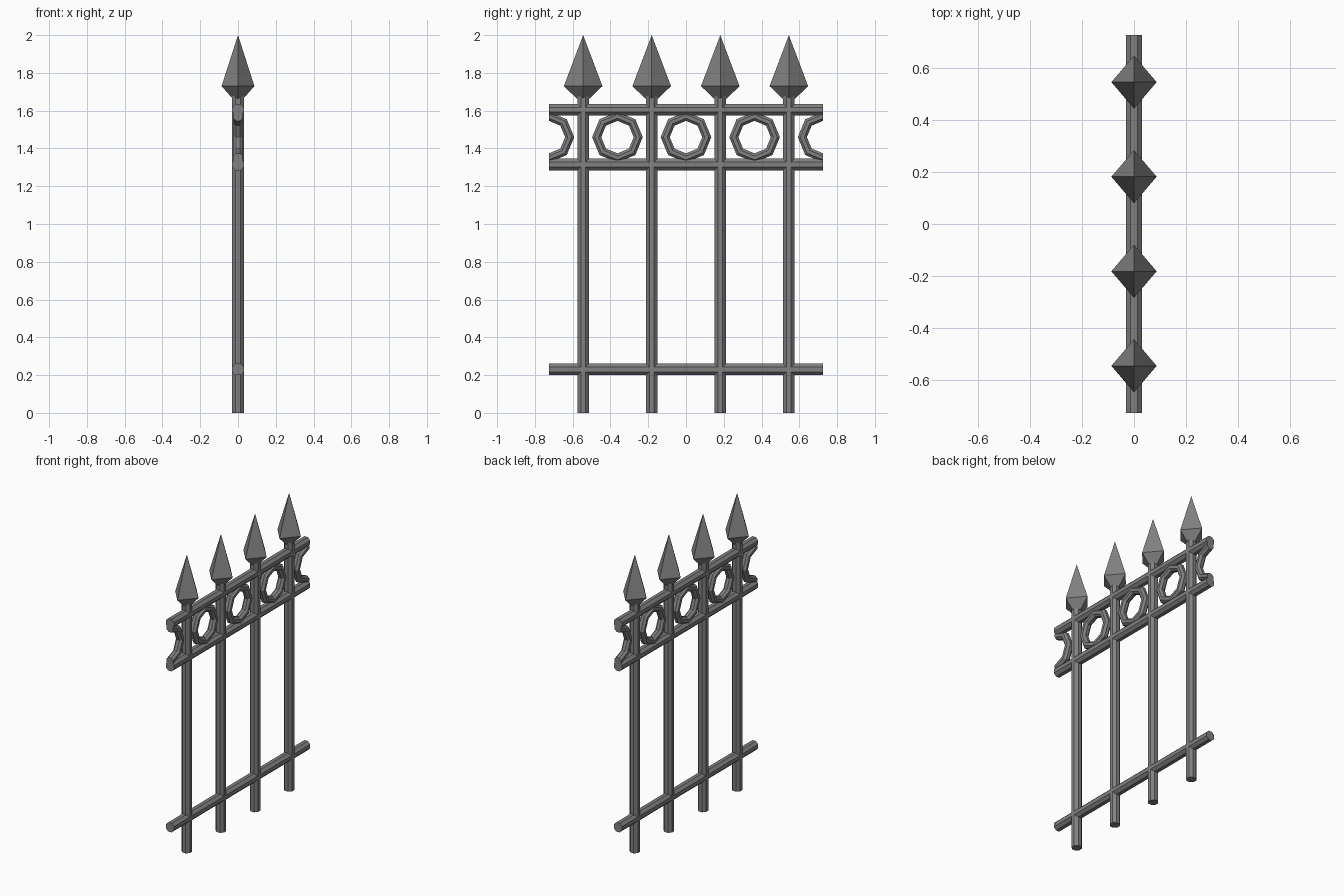
import bpy, bmesh, math
from mathutils import Matrix, Vector

cube = bpy.data.objects.get("Cube")
if cube:
    bpy.data.objects.remove(cube, do_unlink=True)

iron = bpy.data.materials.new("grey_iron")
iron.use_nodes = True
GREY = (0.22, 0.22, 0.22, 1)
iron.diffuse_color = GREY
iron.node_tree.nodes["Principled BSDF"].inputs["Base Color"].default_value = GREY

SPACING = 0.363
HALF_LENGTH = SPACING * 2
BAR_RADIUS = 0.033
RING_Z = 1.46


def finish(bm, name):
    bmesh.ops.recalc_face_normals(bm, faces=bm.faces)
    mesh = bpy.data.meshes.new(name)
    bm.to_mesh(mesh)
    bm.free()
    mesh.materials.append(iron)
    obj = bpy.data.objects.new(name, mesh)
    bpy.context.collection.objects.link(obj)
    return obj


def bar(name, start, end):
    """Eight-sided bar with flats facing the main axes."""
    start, end = Vector(start), Vector(end)
    axis = end - start
    bm = bmesh.new()
    bmesh.ops.create_cone(bm, cap_ends=True, segments=8, radius1=BAR_RADIUS,
                          radius2=BAR_RADIUS, depth=axis.length,
                          matrix=Matrix.Rotation(math.pi / 8, 4, 'Z'))
    if abs(axis.y) > 0:
        bm.transform(Matrix.Rotation(math.pi / 2, 4, 'X'))
    bm.transform(Matrix.Translation((start + end) / 2))
    return finish(bm, name)


def spearhead(name, y):
    """Four-sided point, wider along the fence than across it."""
    bm = bmesh.new()
    loops = []
    for z, rx, ry in ((1.665, 0.03, 0.035), (1.73, 0.087, 0.102)):
        loops.append([bm.verts.new(p) for p in
                      ((rx, y, z), (0, y + ry, z), (-rx, y, z), (0, y - ry, z))])
    tip = bm.verts.new((0, y, 2))
    low, wide = loops
    bm.faces.new(low)
    for i in range(4):
        j = (i + 1) % 4
        bm.faces.new((low[i], low[j], wide[j], wide[i]))
        bm.faces.new((wide[i], wide[j], tip))
    return finish(bm, name)


def ring(name, y):
    """Octagonal ring of eight-sided tube, trimmed at the panel ends."""
    bm = bmesh.new()
    loops = []
    for i in range(8):
        a = i * math.pi / 4
        loop = []
        for k in range(8):
            b = (k + 0.5) * math.pi / 4
            r = 0.11 + 0.026 * math.cos(b)
            loop.append(bm.verts.new((0.026 * math.sin(b), y + r * math.cos(a),
                                      RING_Z + r * math.sin(a))))
        loops.append(loop)
    for i in range(8):
        p, q = loops[i], loops[(i + 1) % 8]
        for k in range(8):
            m = (k + 1) % 8
            bm.faces.new((p[k], p[m], q[m], q[k]))
    if abs(y) > HALF_LENGTH - 0.1:
        side = math.copysign(1, y)
        cut = bmesh.ops.bisect_plane(
            bm, geom=bm.verts[:] + bm.edges[:] + bm.faces[:], dist=0.0001,
            plane_co=(0, side * HALF_LENGTH, 0), plane_no=(0, side, 0), clear_outer=True)
        edges = [e for e in bm.edges if e.is_boundary]
        bmesh.ops.holes_fill(bm, edges=edges, sides=0)
    return finish(bm, name)


# Posts with spearheads
for n in range(4):
    y = (n - 1.5) * SPACING
    bar(f"post_{n + 1}", (0, y, 0), (0, y, 1.7))
    spearhead(f"spearhead_{n + 1}", y)

# Horizontal rails
for label, z in (("bottom", 0.23), ("middle", 1.315), ("top", 1.605)):
    bar(f"{label}_rail", (0, -HALF_LENGTH, z), (0, HALF_LENGTH, z))

# Rings between the upper rails, halved at both ends
for n in range(5):
    ring(f"ring_{n + 1}", (n - 2) * SPACING)
